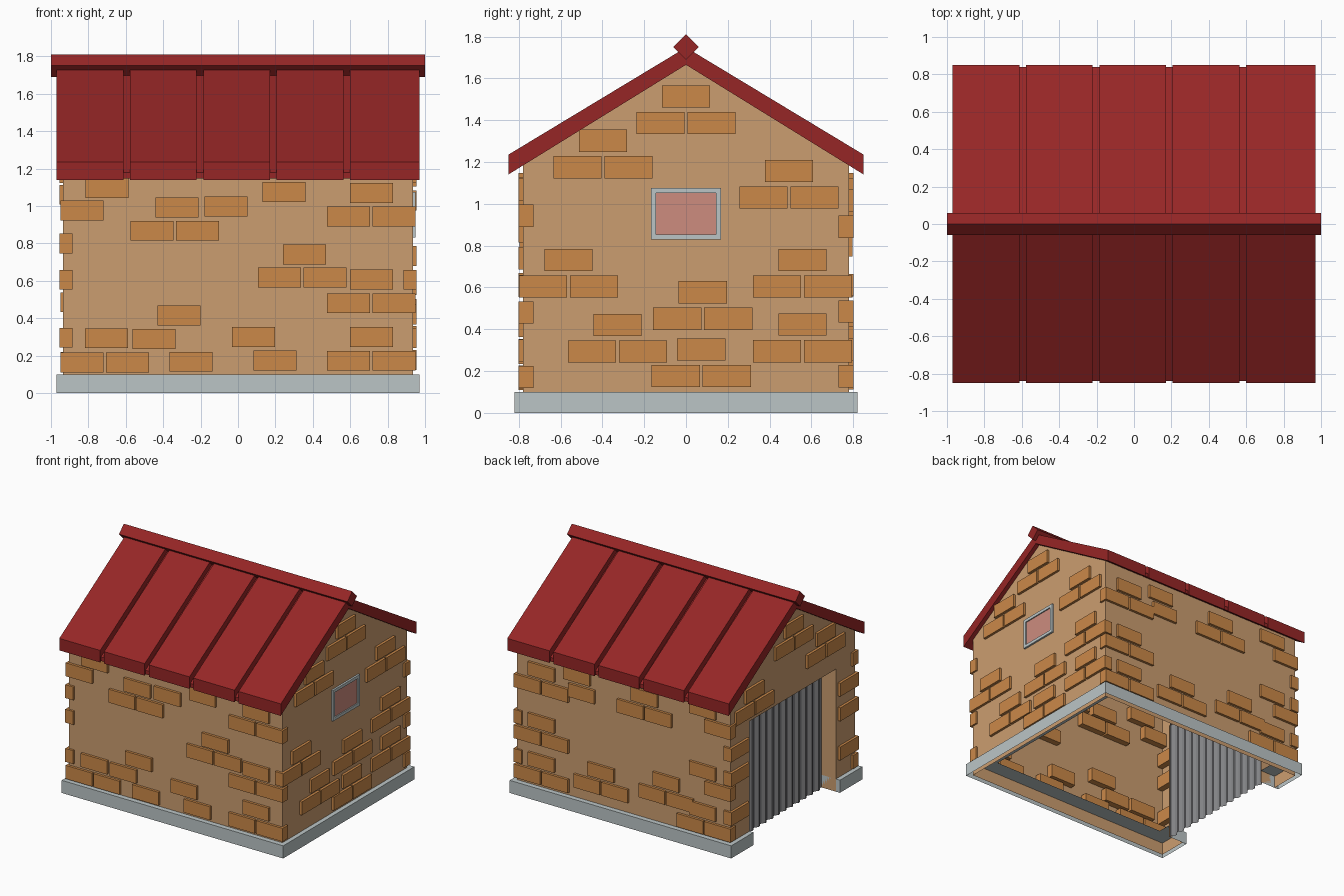
import bpy, bmesh, math
from mathutils import Vector

if "Cube" in bpy.data.objects:
    bpy.data.objects.remove(bpy.data.objects["Cube"])


def material(name, r, g, b):
    m = bpy.data.materials.new(name)
    m.diffuse_color = (r, g, b, 1)
    m.use_nodes = True
    m.node_tree.nodes["Principled BSDF"].inputs["Base Color"].default_value = m.diffuse_color
    return m


RED = material("roof red", .305, .019, .019)
TAN = material("plaster tan", .60, .337, .162)
BRICK = material("brick orange", .60, .250, .066)
GREY = material("pale stone grey", .50, .56, .565)
METAL = material("door steel", .22, .222, .232)
GLASS = material("pink glass", .61, .265, .21)


def mesh(name, verts, faces, mat):
    me = bpy.data.meshes.new(name)
    me.from_pydata(verts, [], faces)
    me.materials.append(mat)
    ob = bpy.data.objects.new(name, me)
    bpy.context.collection.objects.link(ob)
    return ob


def boxes(name, items, mat):
    """One object from boxes given as (centre, size)."""
    bm = bmesh.new()
    for c, s in items:
        vs = bmesh.ops.create_cube(bm, size=1)["verts"]
        for v in vs:
            v.co = Vector([c[i] + v.co[i] * s[i] for i in range(3)])
    ob = mesh(name, [], [], mat)
    bm.to_mesh(ob.data)
    bm.free()
    return ob


def prism(name, profile, x0, x1, mat):
    """Extrude a (y, z) profile along x."""
    n = len(profile)
    verts = [(x, y, z) for x in (x0, x1) for y, z in profile]
    faces = [tuple(range(n))[::-1], tuple(range(n, 2 * n))]
    faces += [(i, (i + 1) % n, n + (i + 1) % n, n + i) for i in range(n)]
    return mesh(name, verts, faces, mat)


WX, WY, EAVE, TOP = .935, .78, 1.185, 1.67
DY, DZ = .54, .97          # doorway half width and height

# Walls: thin sheets, open at the bottom
for name, s in (("front_wall", -1), ("back_wall", 1)):
    mesh(name, [(-WX, s * WY, 0), (WX, s * WY, 0), (WX, s * WY, EAVE), (-WX, s * WY, EAVE)],
         [(0, 1, 2, 3)[::-s]], TAN)
mesh("right_wall", [(WX, y, z) for y, z in
     ((-WY, 0), (WY, 0), (WY, EAVE), (0, TOP), (-WY, EAVE))], [(0, 1, 2, 3, 4)], TAN)
door_edge = [(-DY, 0), (-DY, DZ), (DY, DZ), (DY, 0)]
outline = [(-WY, 0)] + door_edge + [(WY, 0), (WY, EAVE), (0, TOP), (-WY, EAVE)]
mesh("left_wall", [(-WX, y, z) for y, z in outline], [tuple(range(len(outline)))[::-1]], TAN)
mesh("door_jamb", [(x, y, z) for x in (-WX, -.80) for y, z in door_edge],
     [(i, i + 1, i + 5, i + 4) for i in range(3)], TAN)

# Stone base: outer skirt, top ledge and doorway ends
outer = [(-.97, -DY), (-.97, -.82), (.97, -.82), (.97, .82), (-.97, .82), (-.97, DY)]
inner = [(-.80, -DY), (-.80, -.65), (.80, -.65), (.80, .65), (-.80, .65), (-.80, DY)]
verts = [(x, y, 0) for x, y in outer] + [(x, y, .1) for x, y in outer] + [(x, y, .1) for x, y in inner]
faces = []
for i in range(5):
    faces += [(i, i + 1, i + 7, i + 6), (i + 6, i + 7, i + 13, i + 12)]
verts += [(-.80, -DY, 0), (-.80, DY, 0)]
faces += [(18, 0, 6, 12), (5, 19, 17, 11)]
mesh("stone_base", verts, faces, GREY)

# Corrugated door
n = 52
verts = []
for i in range(n + 1):
    y = -DY + 2 * DY * i / n
    x = -.815 + .014 * math.sin(i * math.pi / 2 + .6)
    verts += [(x, y, 0), (x, y, 1.0)]
mesh("corrugated_door", verts, [(2 * i, 2 * i + 1, 2 * i + 3, 2 * i + 2) for i in range(n)], METAL)

# Bricks poke through the wall sheets; each entry is the brick centre on the wall
BL, BH, BD, OFF = .23, .106, .07, -.015


def triad(c, z):
    return [(c, z + .127), (c - .122, z), (c + .122, z)]


front = [(-.70, 1.095), (-.835, .975), (-.327, .992), (-.065, .997), (-.46, .867), (-.217, .867),
         (.245, 1.075), (.355, .74), (.223, .617), (.465, .617), (-.315, .415), (-.703, .293),
         (-.45, .288), (.083, .30), (-.835, .163), (-.592, .163), (-.252, .167), (.198, .173)]
corner = triad(.713, .943) + triad(.713, .48) + triad(.713, .172)
back = (triad(.713, .89) + triad(.713, .485) + triad(.713, .175) + triad(.19, .235)
        + triad(-.38, .31) + triad(-.19, .93)
        + [(.36, .94), (.40, 1.07), (-.835, .975), (-.70, 1.095), (-.835, .485),
           (-.70, .61), (-.835, .165), (-.592, .165), (-.70, .293)])
right = (triad(0, 1.387) + triad(-.397, 1.175) + triad(.493, 1.03) + triad(-.562, .605)
         + triad(.558, .605) + triad(.08, .45) + triad(-.328, .293) + triad(.073, .177)
         + triad(.558, .295))
left = triad(0, 1.387) + triad(-.397, 1.175) + triad(.493, 1.06)
left += [(s * .682, z) for s in (-1, 1) for z in (.295, .605, .80)]

for name, s, spots in (("front_bricks", -1, front + corner), ("back_bricks", 1, back)):
    boxes(name, [((x, s * (WY + OFF), z), (BL, BD, BH)) for x, z in spots], BRICK)
for name, s, spots in (("right_bricks", 1, right), ("left_bricks", -1, left)):
    boxes(name, [((s * (WX + OFF), y, z), (BD, BL, BH)) for y, z in spots], BRICK)

# Window on the right wall
boxes("window_frame",
      [((WX, 0, z), (.03, .335, .024)) for z in (.842, 1.063)]
      + [((WX, y, .952), (.03, .024, .20)) for y in (-.156, .156)], GREY)
boxes("window_glass", [((WX + .002, 0, .952), (.008, .29, .20))], GLASS)

# Roof: five raised panels per slope over a thin under-sheet
edges = [-.97, -.612, -.577, -.222, -.185, .17, .205, .565, .60, .97]
for side, s in (("front", -1), ("back", 1)):
    prof = [(0, 1.665), (s * .85, 1.14), (s * .85, 1.235), (0, 1.748)]
    for i in range(5):
        prism(f"{side}_roof_panel_{i + 1}", prof, edges[2 * i], edges[2 * i + 1], RED)
    prism(f"{side}_roof_sheet", [(0, 1.667), (s * .84, 1.148), (s * .84, 1.18), (0, 1.70)],
          -.965, .965, RED)

# Square ridge bar turned on its edge
prism("ridge_bar", [(0, 1.69), (.06, 1.75), (0, 1.81), (-.06, 1.75)], -1, 1, RED)

# Consistent outward normals on the solid parts
for ob in bpy.data.objects:
    if "roof" in ob.name or "ridge" in ob.name:
        bm = bmesh.new()
        bm.from_mesh(ob.data)
        bmesh.ops.recalc_face_normals(bm, faces=bm.faces)
        bm.to_mesh(ob.data)
        bm.free()
